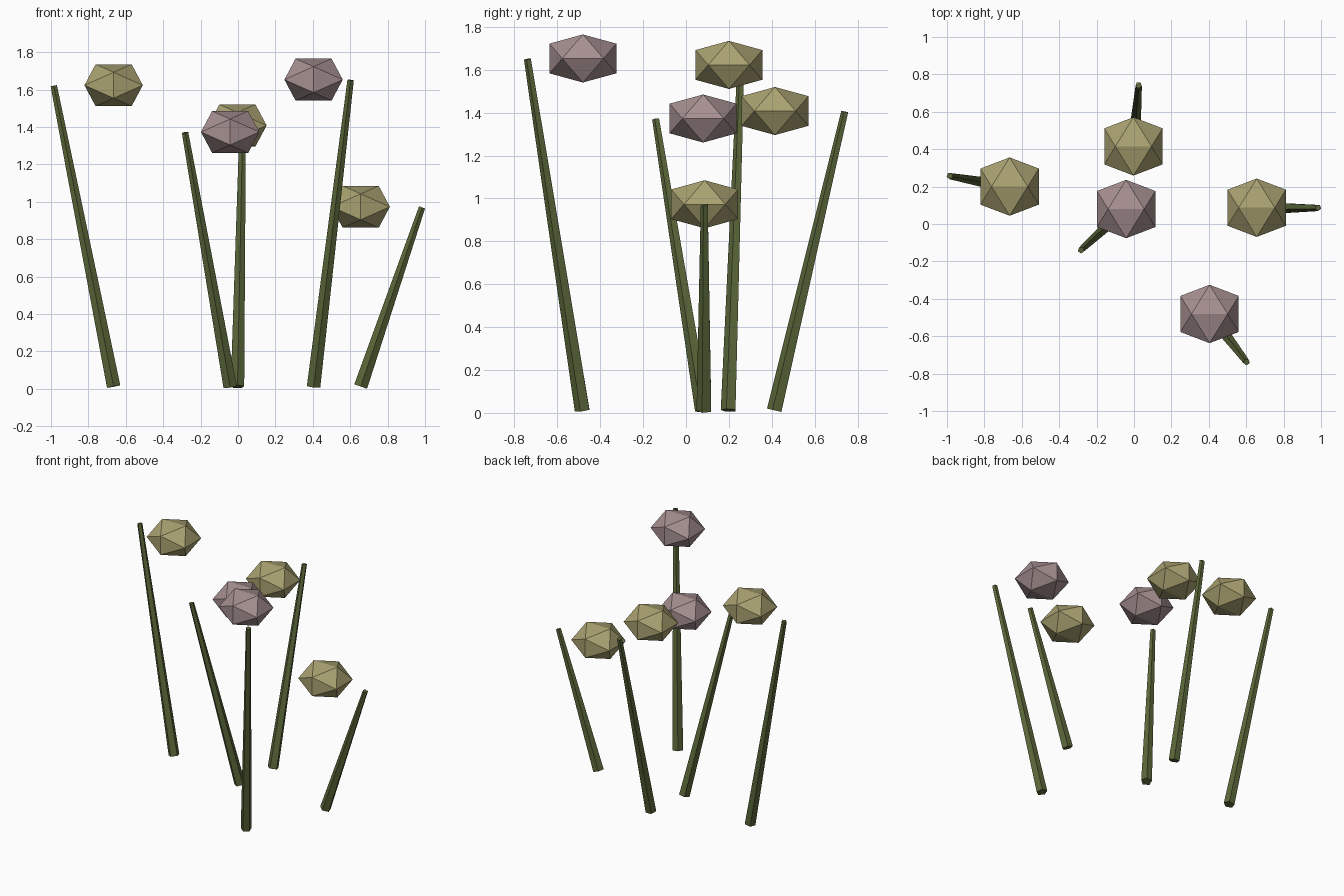
import bpy, bmesh, math
from mathutils import Vector

if "Cube" in bpy.data.objects:
    bpy.data.objects.remove(bpy.data.objects["Cube"])

SIDES = 5
HEAD_R, HEAD_H = 0.156, 0.112      # half width, half height
BASE_R, TIP_R = 0.038, 0.018
PHI = (1 + 5 ** 0.5) / 2


def material(name, rgb):
    m = bpy.data.materials.new(name)
    m.diffuse_color = (*rgb, 1)
    m.use_nodes = True
    m.node_tree.nodes["Principled BSDF"].inputs["Base Color"].default_value = m.diffuse_color
    return m


stem_green = material("stem green", (0.105, 0.138, 0.042))
olive = material("olive yellow", (0.40, 0.36, 0.165))
pink = material("dusty pink", (0.38, 0.275, 0.28))


def finish(bm, name, mat):
    bmesh.ops.recalc_face_normals(bm, faces=bm.faces)
    me = bpy.data.meshes.new(name)
    bm.to_mesh(me)
    bm.free()
    me.materials.append(mat)
    bpy.context.collection.objects.link(bpy.data.objects.new(name, me))


# Leaning tapered stem
def stem(name, base, tip):
    q = Vector((0, 0, 1)).rotation_difference(tip - base)
    bm = bmesh.new()
    rings = []
    for centre, r in ((base, BASE_R), (tip, TIP_R)):
        ring = []
        for i in range(SIDES):
            a = 2 * math.pi * i / SIDES
            ring.append(bm.verts.new(centre + q @ Vector((r * math.sin(a), -r * math.cos(a), 0))))
        bm.faces.new(ring)
        rings.append(ring)
    for i in range(SIDES):
        j = (i + 1) % SIDES
        bm.faces.new((rings[0][i], rings[0][j], rings[1][j], rings[1][i]))
    finish(bm, name, stem_green)


# Squashed icosahedron flower head, with an edge along x on top
def head(name, c, mat):
    bm = bmesh.new()
    s = HEAD_R / PHI
    for a in (-1, 1):
        for b in (-PHI, PHI):
            for x, y, z in ((a, 0, b), (0, b, a), (b, a, 0)):
                bm.verts.new(c + Vector((x * s, y * s, z * HEAD_H / PHI)))
    bmesh.ops.convex_hull(bm, input=bm.verts)
    finish(bm, name, mat)


# base x, base y, tip x, tip y, height, head colour
plants = [
    (-0.665, 0.20, -0.985, 0.257, 1.62, olive),
    (-0.042, 0.08, -0.283, -0.14, 1.37, pink),
    (-0.003, 0.415, 0.025, 0.742, 1.405, olive),
    (0.404, -0.481, 0.602, -0.738, 1.65, pink),
    (0.656, 0.087, 0.984, 0.087, 0.97, olive),
]
for i, (bx, by, tx, ty, h, mat) in enumerate(plants, 1):
    stem(f"stem_{i}", Vector((bx, by, 0.012)), Vector((tx, ty, h)))
    head(f"flower_head_{i}", Vector((bx, by, h + 0.003)), mat)
